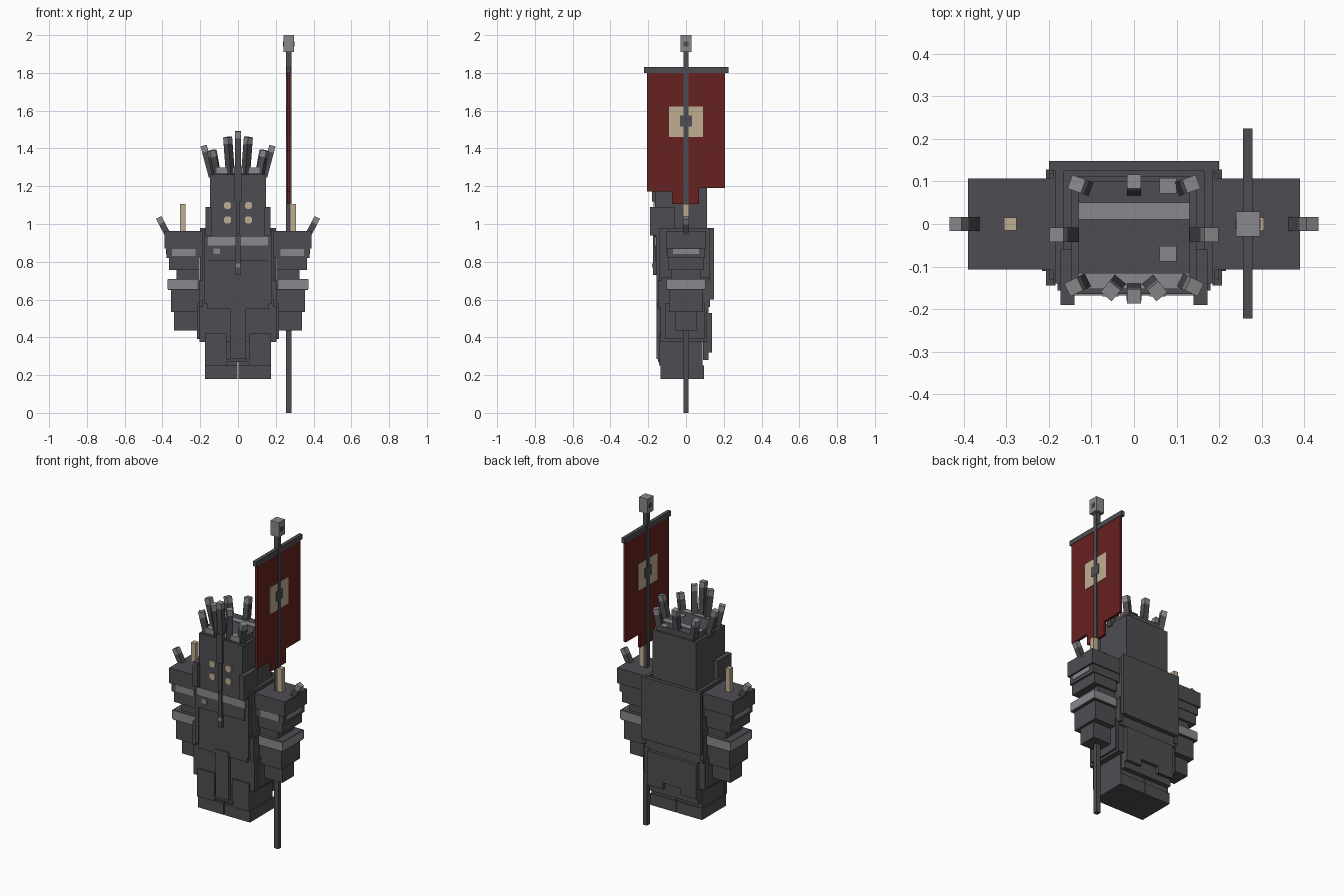
import bpy, bmesh
from mathutils import Vector

if "Cube" in bpy.data.objects:
    bpy.data.objects.remove(bpy.data.objects["Cube"])


def material(name, rgb):
    m = bpy.data.materials.new(name)
    m.use_nodes = True
    m.diffuse_color = (*rgb, 1)
    m.node_tree.nodes["Principled BSDF"].inputs["Base Color"].default_value = (*rgb, 1)
    return m


DARK = material("dark iron", (0.076, 0.075, 0.084))
LIGHT = material("worn steel", (0.25, 0.25, 0.27))
BONE = material("bone", (0.53, 0.42, 0.29))
RED = material("banner red", (0.135, 0.015, 0.015))


def add(name, bm, mats):
    bmesh.ops.recalc_face_normals(bm, faces=bm.faces[:])
    me = bpy.data.meshes.new(name)
    bm.to_mesh(me)
    bm.free()
    for m in mats:
        me.materials.append(m)
    ob = bpy.data.objects.new(name, me)
    bpy.context.collection.objects.link(ob)
    return ob


def box(name, x, y, z, mat=DARK):
    """Axis-aligned box from three (low, high) ranges."""
    bm = bmesh.new()
    bmesh.ops.create_cube(bm, size=1)
    for v in bm.verts:
        v.co = [r[0] if c < 0 else r[1] for c, r in zip(v.co, (x, y, z))]
    return add(name, bm, [mat])


def pair(name, x, y, z, mat=DARK):
    """The same box on both sides of the body."""
    box("left_" + name, x, y, z, mat)
    box("right_" + name, (-x[1], -x[0]), y, z, mat)


def spike(name, base, tip, w=0.034, worn=0.035):
    """Square rod from base to tip whose last stretch is worn steel."""
    base, tip = Vector(base), Vector(tip)
    axis = tip - base
    rot = axis.to_track_quat('Z', 'Y')
    if abs(axis.x) + abs(axis.y) < 1e-5:
        rot.identity()
    bm = bmesh.new()
    rings = []
    for h in (0, axis.length - worn, axis.length):
        rings.append([bm.verts.new(base + rot @ Vector((sx * w / 2, sy * w / 2, h)))
                      for sx, sy in ((-1, -1), (1, -1), (1, 1), (-1, 1))])
    bm.faces.new(rings[0])
    bm.faces.new(rings[2]).material_index = 1
    for k in range(2):
        for i in range(4):
            j = (i + 1) % 4
            f = bm.faces.new((rings[k][i], rings[k][j], rings[k + 1][j], rings[k + 1][i]))
            f.material_index = k
    return add(name, bm, [DARK, LIGHT])


def spike_pair(name, base, tip, w=0.034):
    for side, s in (("left_", 1), ("right_", -1)):
        spike(side + name, (s * base[0], *base[1:]), (s * tip[0], *tip[1:]), w)


# Legs and feet
pair("leg", (0.002, 0.172), (-0.125, 0.088), (0.25, 0.42))
pair("foot", (0.002, 0.175), (-0.135, 0.095), (0.18, 0.25))
pair("thigh_plate", (0.06, 0.175), (-0.143, -0.12), (0.25, 0.42))

# Skirt, front tabard and layered back flaps
box("skirt", (-0.205, 0.205), (-0.135, 0.11), (0.375, 0.58))
pair("hip_plate", (0.195, 0.217), (-0.11, 0.1), (0.39, 0.58))
box("tabard", (-0.043, 0.043), (-0.155, -0.13), (0.285, 0.58))
box("tabard_hem", (-0.07, 0.07), (-0.147, -0.13), (0.27, 0.285))
box("back_flap_wide", (-0.165, 0.165), (0.09, 0.118), (0.28, 0.54))
pair("back_flap", (0.06, 0.165), (0.115, 0.138), (0.32, 0.53))
box("back_flap_middle", (-0.06, 0.06), (0.115, 0.138), (0.36, 0.53))

# Torso
box("waist", (-0.2, 0.2), (-0.13, 0.12), (0.54, 0.72))
box("torso", (-0.19, 0.19), (-0.14, 0.13), (0.6, 0.965))
box("belly_plate", (-0.165, 0.165), (-0.15, -0.13), (0.55, 0.81))
box("chest_plate", (-0.158, 0.158), (-0.162, -0.13), (0.805, 0.965))
pair("chest_strap", (0.158, 0.18), (-0.156, -0.13), (0.58, 0.965))
pair("side_strap", (0.185, 0.207), (-0.145, 0.128), (0.56, 0.7))
box("back_plate", (-0.2, 0.2), (0.125, 0.148), (0.6, 0.978))
pair("collar_side", (0.165, 0.185), (-0.14, 0.13), (0.94, 0.98))
box("collar_trim", (-0.165, 0.165), (-0.168, -0.158), (0.885, 0.93), LIGHT)
box("chest_wear", (-0.13, -0.095), (-0.166, -0.158), (0.84, 0.87), LIGHT)
box("pendant", (-0.012, 0.012), (-0.176, -0.155), (0.73, 0.94))
box("pendant_wear", (-0.013, 0.013), (-0.179, -0.174), (0.77, 0.79), LIGHT)

# Head, cap and face
box("head", (-0.147, 0.147), (-0.165, 0.112), (0.93, 1.262))
box("cap", (-0.13, 0.13), (-0.15, 0.1), (1.25, 1.295))
box("cap_front_wear", (-0.13, 0.13), (-0.153, -0.115), (1.27, 1.299), LIGHT)
box("cap_top_wear", (-0.13, 0.13), (0.01, 0.05), (1.292, 1.299), LIGHT)
for i, y in enumerate((-0.07, 0.09)):
    box(f"cap_spot_{i}", (0.06, 0.1), (y - 0.018, y + 0.018), (1.292, 1.299), LIGHT)
pair("cheek_guard", (0.14, 0.173), (-0.19, -0.06), (0.94, 1.09))
box("brow_ridge", (-0.018, 0.018), (-0.18, -0.16), (1.12, 1.3))
box("nose_ridge", (-0.01, 0.01), (-0.173, -0.16), (0.95, 1.12))


def eye(name, x, z):
    """Thin octagonal plate on the face."""
    bm = bmesh.new()
    a, b = 0.019, 0.009
    pts = ((a, b), (b, a), (-b, a), (-a, b), (-a, -b), (-b, -a), (b, -a), (a, -b))
    f = bm.faces.new([bm.verts.new((x + u, -0.171, z + v)) for u, v in pts])
    out = bmesh.ops.extrude_face_region(bm, geom=[f])["geom"]
    for v in out:
        if isinstance(v, bmesh.types.BMVert):
            v.co.y += 0.008
    add(name, bm, [BONE])


for side, s in (("left", 1), ("right", -1)):
    eye(side + "_upper_eye", s * 0.055, 1.098)
    eye(side + "_lower_eye", s * 0.055, 1.022)

# Crown of spikes
spike("crown_front_spike", (0, -0.155, 1.26), (0, -0.17, 1.49))
spike("crown_back_spike", (0, 0.08, 1.26), (0, 0.1, 1.42))
spike_pair("crown_inner_spike", (0.04, -0.14, 1.26), (0.055, -0.158, 1.46))
spike_pair("crown_corner_spike", (0.115, -0.135, 1.25), (0.142, -0.148, 1.39))
spike_pair("crown_side_spike", (0.138, -0.025, 1.25), (0.182, -0.025, 1.415))
spike_pair("crown_rear_spike", (0.11, 0.085, 1.25), (0.135, 0.094, 1.39))

# Layered arm armour: outer x, half depth, bottom, top
LAYERS = (
    ("pauldron_top", 0.39, 0.107, 0.87, 0.962),
    ("pauldron_middle", 0.378, 0.1, 0.82, 0.88),
    ("pauldron_lower", 0.366, 0.095, 0.757, 0.825),
    ("upper_arm", 0.325, 0.08, 0.69, 0.765),
    ("elbow_guard", 0.37, 0.1, 0.65, 0.71),
    ("forearm", 0.355, 0.09, 0.533, 0.65),
    ("hand", 0.338, 0.056, 0.435, 0.54),
)
for name, outer, depth, low, high in LAYERS:
    pair(name, (0.175 if low > 0.8 else 0.205, outer), (-depth, depth), (low, high))
pair("elbow_wear", (0.215, 0.373), (-0.103, 0.103), (0.655, 0.707), LIGHT)
pair("pauldron_wear", (0.225, 0.35), (-0.104, -0.098), (0.83, 0.868), LIGHT)
pair("pauldron_side_wear", (0.374, 0.381), (-0.07, 0.07), (0.84, 0.868), LIGHT)

# Shoulder spikes and bone pegs
spike_pair("shoulder_spike", (0.365, 0, 0.93), (0.42, 0, 1.035), 0.032)
pair("shoulder_peg", (0.277, 0.306), (-0.015, 0.015), (0.95, 1.105), BONE)

# Banner pole, cloth with stepped hem, and emblem on both faces
PX = 0.268
box("pole", (PX - 0.014, PX + 0.014), (-0.014, 0.014), (0, 1.93))
box("pole_cap", (PX - 0.028, PX + 0.028), (-0.029, 0.029), (1.91, 2.0), LIGHT)
for i, s in enumerate((-1, 1)):
    lo, hi = sorted((PX + s * 0.027, PX + s * 0.03))
    box(f"pole_cap_pit_{i}", (lo, hi), (-0.012, 0.012), (1.94, 1.965))
box("crossbar", (PX - 0.011, PX + 0.011), (-0.222, 0.225), (1.8, 1.83))
bm = bmesh.new()
outline = ((-0.207, 1.8), (-0.207, 1.172), (-0.075, 1.172), (-0.075, 1.105),
           (0.07, 1.105), (0.07, 1.19), (0.207, 1.19), (0.207, 1.8))
face = bm.faces.new([bm.verts.new((PX - 0.008, y, z)) for y, z in outline])
for v in bmesh.ops.extrude_face_region(bm, geom=[face])["geom"]:
    if isinstance(v, bmesh.types.BMVert):
        v.co.x += 0.016
add("banner_cloth", bm, [RED])
box("emblem", (PX - 0.011, PX + 0.011), (-0.09, 0.09), (1.46, 1.622), BONE)
box("emblem_center", (PX - 0.0145, PX + 0.0145), (-0.032, 0.032), (1.515, 1.575))
